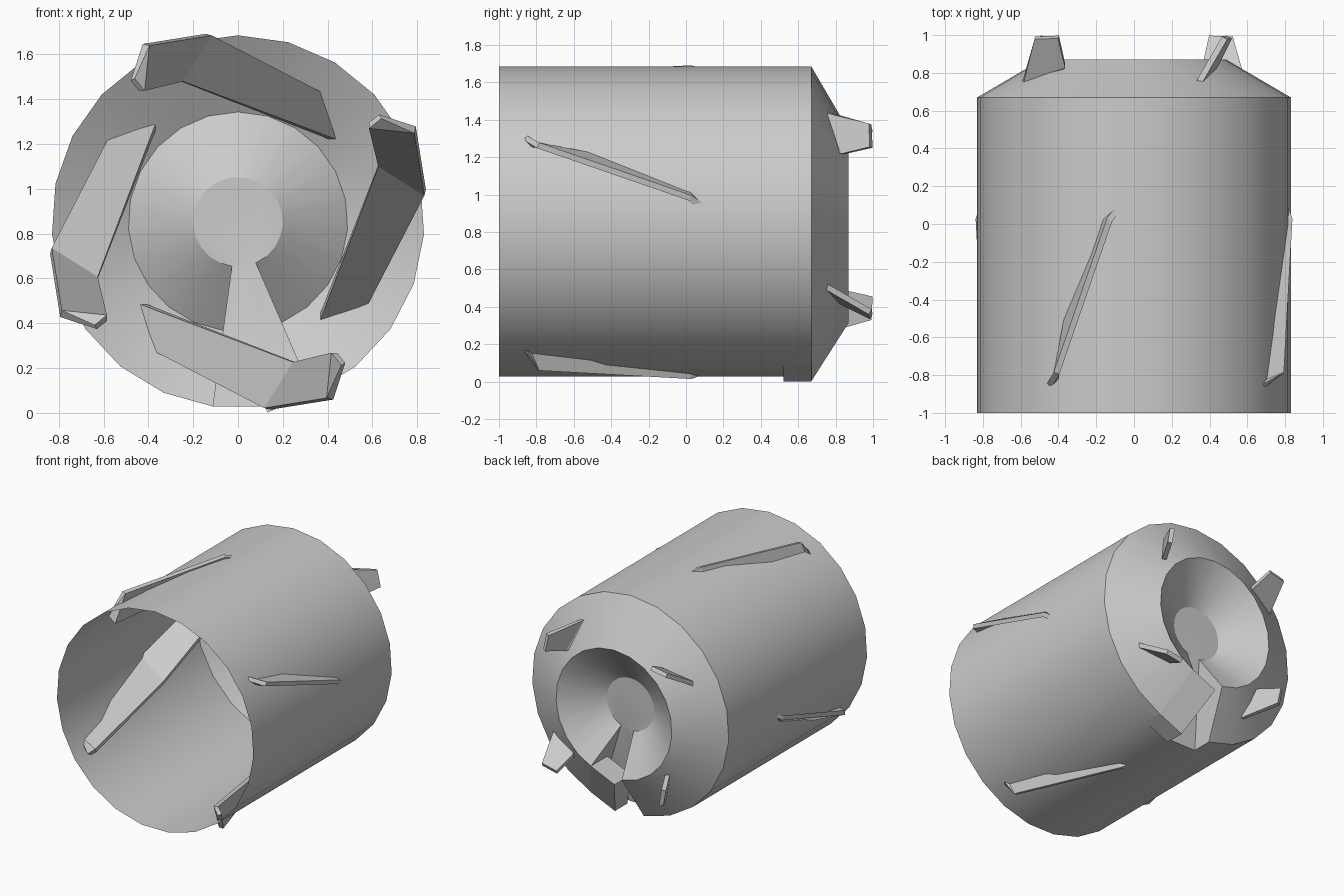
import bpy, bmesh, math

if "Cube" in bpy.data.objects:
    bpy.data.objects.remove(bpy.data.objects["Cube"])

N = 23            # sides of the drum
CZ = 0.853        # height of the drum axis
STEP = 2 * math.pi / N


def make_object(name, verts, faces, recalc=True):
    mesh = bpy.data.meshes.new(name)
    mesh.from_pydata(verts, [], faces)
    bm = bmesh.new()
    bm.from_mesh(mesh)
    if recalc:
        bmesh.ops.recalc_face_normals(bm, faces=bm.faces)
    bm.to_mesh(mesh)
    bm.free()
    obj = bpy.data.objects.new(name, mesh)
    bpy.context.collection.objects.link(obj)
    return obj


# Drum: open front, tapered back, dished recess, two segments left out for the pocket
profile = [(0.832, -1.0), (0.832, 0.52), (0.832, 0.67), (0.49, 0.87), (0.2, 0.67)]


def ring_point(ring, k):
    r, y = profile[ring]
    t = (k - 0.5) * STEP
    return (r * math.sin(t), y, CZ - r * math.cos(t))


def vid(ring, k):
    return ring * N + k % N


verts = [ring_point(ring, k) for ring in range(5) for k in range(N)]
faces = []
for ring in range(4):
    for k in range(N):
        if ring == 0 or k > 1:
            faces.append((vid(ring, k), vid(ring, k + 1), vid(ring + 1, k + 1), vid(ring + 1, k)))
faces.append([vid(4, k) for k in range(N)])
# Pocket back wall and side walls
for k in (0, 1):
    faces.append((vid(1, k), vid(1, k + 1), vid(4, k + 1), vid(4, k)))
faces.append([vid(ring, 0) for ring in (1, 2, 3, 4)])
faces.append([vid(ring, 2) for ring in (4, 3, 2, 1)])
drum = make_object("drum", verts, faces)
bpy.context.view_layer.objects.active = drum
drum.select_set(True)
bpy.ops.object.shade_smooth_by_angle(angle=math.radians(30))

# Hatch block filling most of the pocket
rim, low = ring_point(3, 2), ring_point(2, 2)
off = (-0.2, -0.088)
outer = [rim, (rim[0] + off[0], rim[1], rim[2] + off[1]),
         (low[0] + off[0], low[1], low[2] + off[1]), low]
inner = [(x, y, z) for (x, _, z), y in zip(outer, (0.67, 0.67, 0.52, 0.52))]
make_object("hatch_block", outer + inner,
            [(0, 1, 2, 3), (7, 6, 5, 4)] + [(i, i + 4, (i + 1) % 4 + 4, (i + 1) % 4) for i in range(4)])

# Twisted blades running through the wall: (sideways, along y, outward)
blade = [(-0.47, -0.89, 0.635), (-0.41, -0.79, 0.79), (-0.43, -0.88, 0.585),
         (-0.13, 0.02, 0.835), (-0.26, 0.0, 0.63),
         (0.35, 0.76, 0.585), (0.43, 0.84, 0.365),
         (0.48, 0.985, 0.525), (0.505, 0.99, 0.40)]
blade_faces = [(1, 0, 2), (1, 2, 4, 3), (3, 4, 6, 5), (5, 6, 8, 7)]
for i in range(4):
    c, s = round(math.cos(i * math.pi / 2)), round(math.sin(i * math.pi / 2))
    pts = [(a * c + r * s, y, CZ + r * c - a * s) for a, y, r in blade]
    obj = make_object(f"blade_{i + 1}", pts, blade_faces)
    mod = obj.modifiers.new("thickness", "SOLIDIFY")
    mod.thickness = 0.032
    mod.offset = 0
